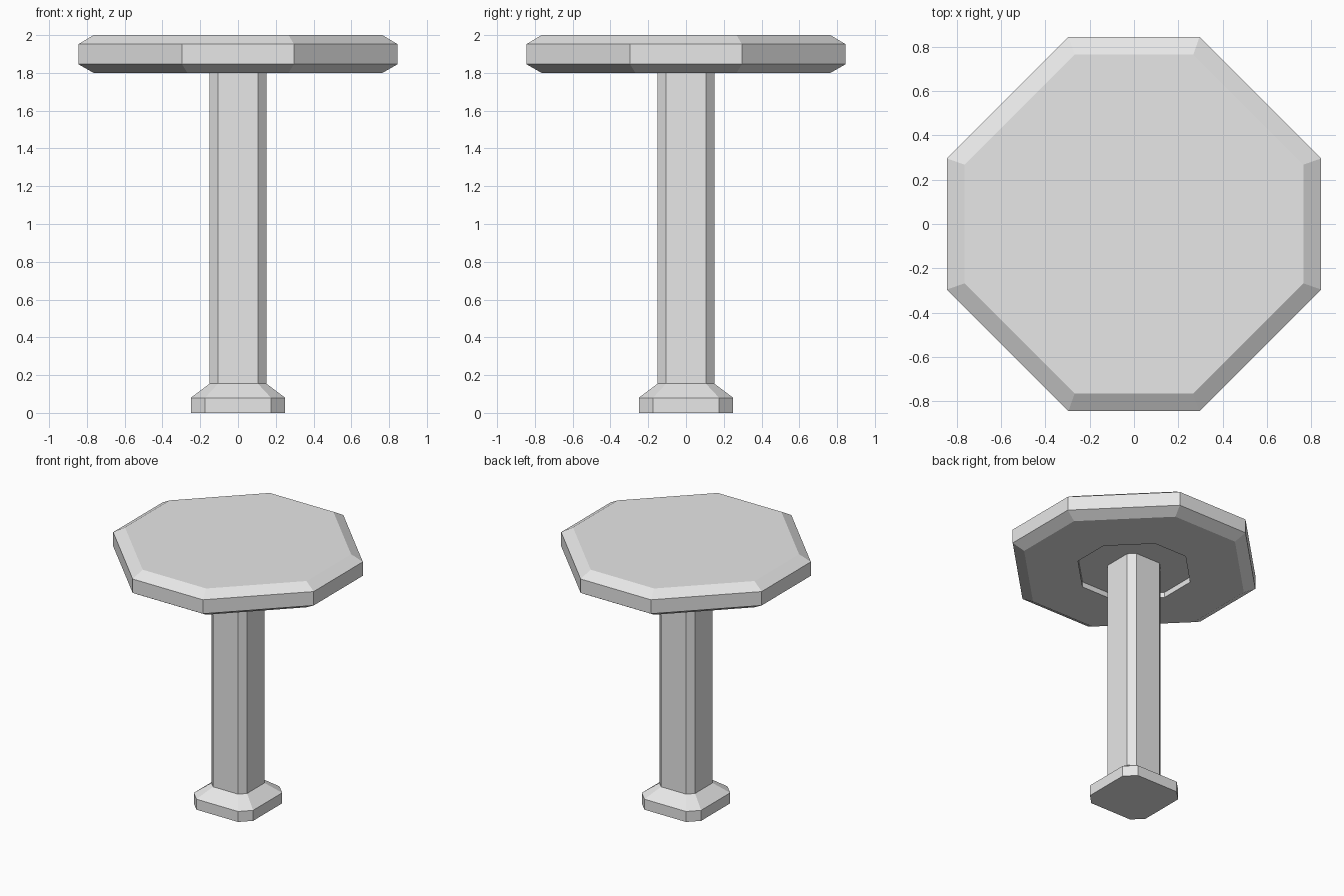
import bpy
import bmesh

if "Cube" in bpy.data.objects:
    bpy.data.objects.remove(bpy.data.objects["Cube"])

grey = bpy.data.materials.new("light_grey")
grey.diffuse_color = (0.8, 0.8, 0.8, 1)
grey.use_nodes = True
grey.node_tree.nodes["Principled BSDF"].inputs["Base Color"].default_value = grey.diffuse_color


def lofted(name, rings, cap_start=True, cap_end=True):
    """Stack eight-sided rings given as (half width, half flat edge, z)."""
    bm = bmesh.new()
    loops = []
    for a, b, z in rings:
        points = [(a, -b), (a, b), (b, a), (-b, a),
                  (-a, b), (-a, -b), (-b, -a), (b, -a)]
        loops.append([bm.verts.new((x, y, z)) for x, y in points])
    for low, high in zip(loops, loops[1:]):
        for i in range(8):
            j = (i + 1) % 8
            bm.faces.new((low[i], low[j], high[j], high[i]))
    if cap_start:
        bm.faces.new(loops[0][::-1])
    if cap_end:
        bm.faces.new(loops[-1])
    bmesh.ops.recalc_face_normals(bm, faces=bm.faces)
    mesh = bpy.data.meshes.new(name)
    bm.to_mesh(mesh)
    bm.free()
    mesh.materials.append(grey)
    obj = bpy.data.objects.new(name, mesh)
    bpy.context.collection.objects.link(obj)
    return obj


# Bevelled table top, starting inside the shallow recess underneath
lofted("table_top", [(0.39, 0.137, 1.84), (0.39, 0.137, 1.80),
                     (0.765, 0.268, 1.80), (0.845, 0.296, 1.846),
                     (0.845, 0.296, 1.952), (0.765, 0.268, 2.0)])

# Column, reaching the recess ceiling, and the flared foot below it
lofted("column", [(0.15, 0.105, 0.155), (0.15, 0.105, 1.84)],
       cap_start=False, cap_end=False)
lofted("foot", [(0.25, 0.175, 0), (0.25, 0.175, 0.08),
                (0.15, 0.105, 0.155)], cap_end=False)
